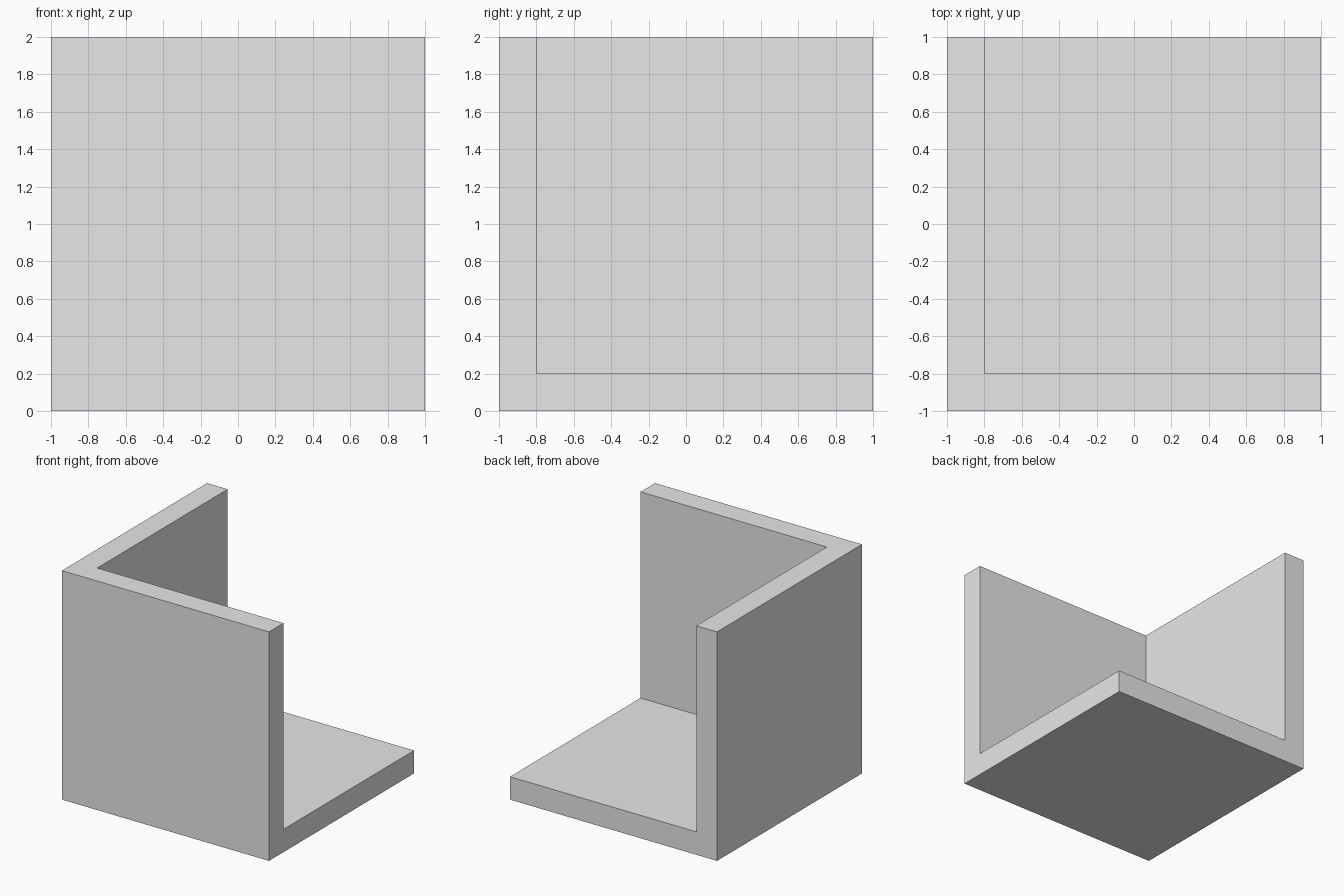
import bpy
from mathutils import Vector

default_cube = bpy.data.objects.get("Cube")
if default_cube:
    bpy.data.objects.remove(default_cube, do_unlink=True)

SIZE = 2.0
THICKNESS = 0.2

# Single light grey material
grey = bpy.data.materials.new("light grey")
grey.use_nodes = True
colour = (0.8, 0.8, 0.8, 1.0)
grey.diffuse_color = colour
for node in grey.node_tree.nodes:
    if node.type == "BSDF_PRINCIPLED":
        node.inputs["Base Color"].default_value = colour


def add_block(name, low, high):
    """Box between two opposite corners."""
    low, high = Vector(low), Vector(high)
    bpy.ops.mesh.primitive_cube_add(size=1, location=(low + high) / 2)
    block = bpy.context.object
    block.name = name
    block.scale = high - low
    bpy.ops.object.transform_apply(location=True, rotation=False, scale=True)
    block.data.materials.append(grey)
    return block


# Outer block and the cutter that opens its back, left and top
half = SIZE / 2
inner = THICKNESS - half
corner = add_block("corner_walls_and_floor", (-half, -half, 0), (half, half, SIZE))
cutter = add_block("opening_cutter", (inner, inner, THICKNESS), (SIZE, SIZE, SIZE + half))
cutter.hide_render = True

# Hollow the block, leaving two walls and a floor of equal thickness
hollow = corner.modifiers.new("hollow", "BOOLEAN")
hollow.operation = "DIFFERENCE"
hollow.solver = "EXACT"
hollow.object = cutter
bpy.context.view_layer.objects.active = corner
bpy.ops.object.modifier_apply(modifier=hollow.name)
bpy.data.objects.remove(cutter, do_unlink=True)
